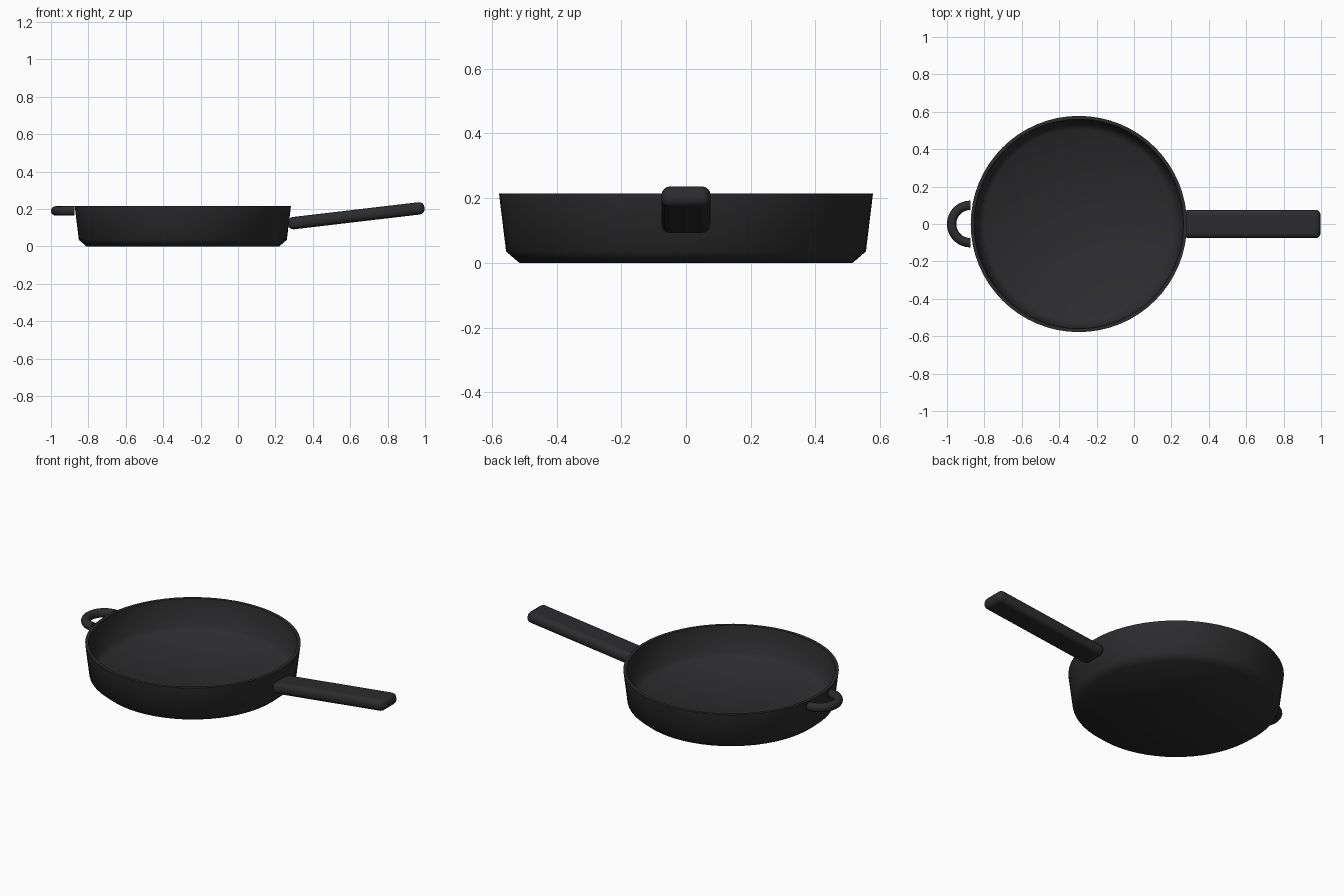
import bpy, bmesh, math
from mathutils import Vector

if "Cube" in bpy.data.objects:
    bpy.data.objects.remove(bpy.data.objects["Cube"])

iron = bpy.data.materials.new("dark_iron")
iron.diffuse_color = (0.025, 0.025, 0.027, 1)
iron.use_nodes = True
iron.node_tree.nodes["Principled BSDF"].inputs["Base Color"].default_value = iron.diffuse_color


def finish(bm, name, angle):
    bmesh.ops.recalc_face_normals(bm, faces=bm.faces)
    mesh = bpy.data.meshes.new(name)
    bm.to_mesh(mesh)
    bm.free()
    mesh.materials.append(iron)
    obj = bpy.data.objects.new(name, mesh)
    bpy.context.collection.objects.link(obj)
    bpy.ops.object.select_all(action='DESELECT')
    obj.select_set(True)
    bpy.context.view_layer.objects.active = obj
    bpy.ops.object.shade_smooth_by_angle(angle=math.radians(angle))
    return obj


def sweep(rings, name, angle, location=(0, 0, 0)):
    """Skin a list of closed rings and cap both ends."""
    bm = bmesh.new()
    loops = [[bm.verts.new(Vector(p) + Vector(location)) for p in ring] for ring in rings]
    n = len(loops[0])
    for a, b in zip(loops, loops[1:]):
        for i in range(n):
            j = (i + 1) % n
            bm.faces.new((a[i], a[j], b[j], b[i]))
    bm.faces.new(loops[0])
    bm.faces.new(loops[-1])
    return finish(bm, name, angle)


# Pan body: turned profile, outside bottom -> rim -> inside floor
profile = [(0.515, 0), (0.556, 0.035), (0.578, 0.215),
           (0.56, 0.215), (0.541, 0.062), (0.505, 0.03)]
turns = [math.tau * i / 64 for i in range(64)]
sweep([[(r * math.cos(t), r * math.sin(t), z) for t in turns] for r, z in profile],
      "pan_body", 50, (-0.295, 0, 0))

# Helper loop: half ring with a round section
arc = [math.pi * (0.5 + i / 24) for i in range(25)]
section = [math.tau * i / 16 for i in range(16)]
sweep([[((0.1 + 0.025 * math.cos(s)) * math.cos(a),
         (0.1 + 0.025 * math.cos(s)) * math.sin(a),
         0.025 * math.sin(s)) for s in section] for a in arc],
      "helper_loop", 50, (-0.875, 0, 0.19))

# Long handle: rounded bar tilted upwards
bm = bmesh.new()
bmesh.ops.create_cube(bm, size=1)
bmesh.ops.scale(bm, vec=(0.735, 0.152, 0.066), verts=bm.verts)
handle = finish(bm, "handle", 40)
handle.location = (0.632, 0, 0.164)
handle.rotation_euler.y = -math.radians(6.7)
bevel = handle.modifiers.new("rounding", 'BEVEL')
bevel.width = 0.028
bevel.segments = 4
